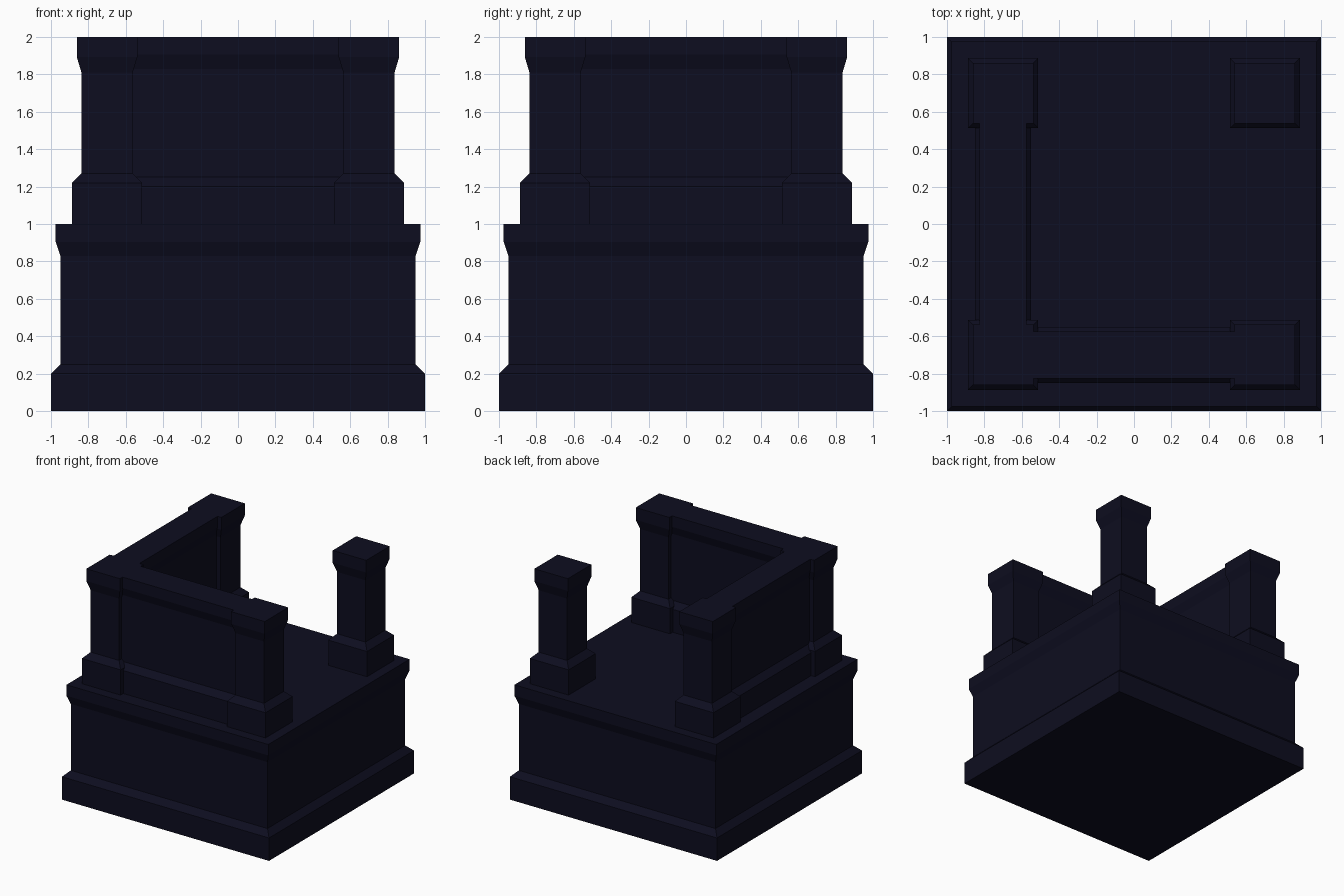
import bpy, bmesh

if "Cube" in bpy.data.objects:
    bpy.data.objects.remove(bpy.data.objects["Cube"])

stone = bpy.data.materials.new("dark navy stone")
stone.diffuse_color = (0.004, 0.004, 0.014, 1)
stone.use_nodes = True
stone.node_tree.nodes["Principled BSDF"].inputs["Base Color"].default_value = stone.diffuse_color


def block(name, cx, cy, hx, hy, profile):
    """Stack rectangular rings: profile is (inset from hx/hy, z) pairs."""
    bm = bmesh.new()
    rings = []
    for inset, z in profile:
        a, b = hx - inset, hy - inset
        rings.append([bm.verts.new((cx + sx * a, cy + sy * b, z))
                      for sx, sy in ((-1, -1), (1, -1), (1, 1), (-1, 1))])
    for lo, hi in zip(rings, rings[1:]):
        for i in range(4):
            j = (i + 1) % 4
            bm.faces.new((lo[i], lo[j], hi[j], hi[i]))
    bm.faces.new(rings[0][::-1])
    bm.faces.new(rings[-1])
    mesh = bpy.data.meshes.new(name)
    bm.to_mesh(mesh)
    bm.free()
    mesh.materials.append(stone)
    ob = bpy.data.objects.new(name, mesh)
    bpy.context.collection.objects.link(ob)
    return ob


def moulding(z0, foot, lip, flare):
    """Plinth, chamfer, recessed shaft and flared cornice, one unit tall."""
    return [(0, z0), (0, z0 + foot), (.05, z0 + foot + .05),
            (.05, z0 + lip), (.025, z0 + flare), (.025, z0 + 1)]


# Lower block
block("base", 0, 0, 1, 1, moulding(0, .20, .83, .905))

# Four corner pillars
C = .70
for y_name, sy in (("front", -1), ("back", 1)):
    for x_name, sx in (("left", -1), ("right", 1)):
        block(f"{y_name}_{x_name}_pillar", sx * C, sy * C, .187, .187,
              moulding(1, .22, .81, .893))

# Parapet walls on the front and left sides only
block("front_wall", 0, -C, C, .15, moulding(1, .20, .83, .905))
block("left_wall", -C, 0, .15, C, moulding(1, .20, .83, .905))
